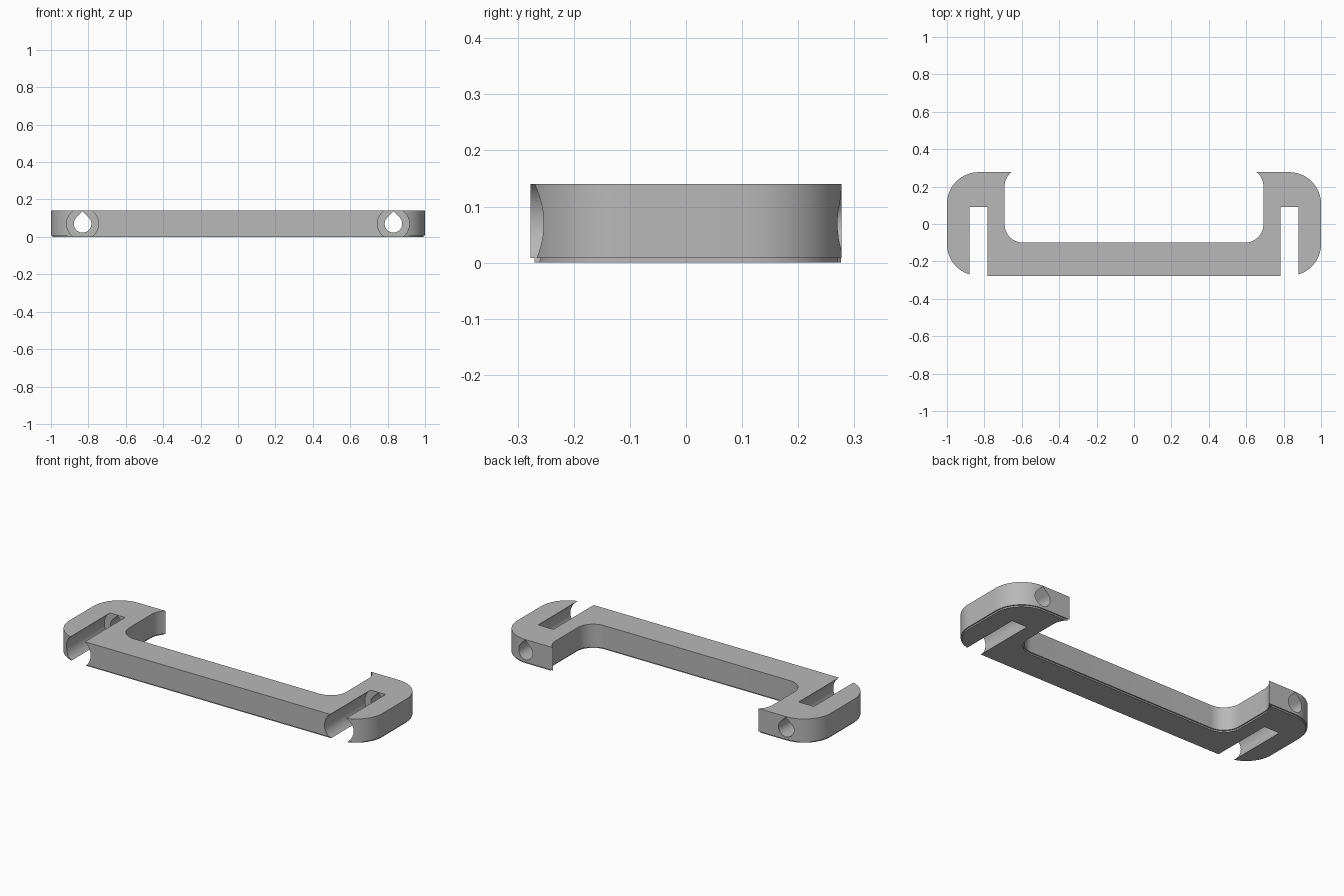
import bpy, bmesh, math
from mathutils import Vector

if "Cube" in bpy.data.objects:
    bpy.data.objects.remove(bpy.data.objects["Cube"])

HEIGHT, DEPTH = 0.14, 0.277
FOOT, FOOT_INSET = 0.008, 0.007
BORE_X, MID_Z = 0.831, 0.07

grey = bpy.data.materials.new("plain grey")
grey.use_nodes = True
colour = (0.48, 0.48, 0.48, 1)
grey.diffuse_color = colour
grey.node_tree.nodes["Principled BSDF"].inputs["Base Color"].default_value = colour


def arc(cx, cy, r, start, end, steps=16):
    """Points on an arc, angles in degrees."""
    angles = [math.radians(start + (end - start) * i / steps) for i in range(steps + 1)]
    return [(cx + r * math.cos(a), cy + r * math.sin(a)) for a in angles]


def prism(name, points, direction, foot=False):
    """Extrude a planar outline, with an optional recessed foot underneath."""
    bm = bmesh.new()
    face = bm.faces.new([bm.verts.new(p) for p in points])
    new = bmesh.ops.extrude_face_region(bm, geom=[face])["geom"]
    bmesh.ops.translate(bm, vec=direction,
                        verts=[v for v in new if isinstance(v, bmesh.types.BMVert)])
    bmesh.ops.recalc_face_normals(bm, faces=bm.faces)
    if foot:
        base = min(bm.faces, key=lambda f: f.normal.z)
        bmesh.ops.inset_individual(bm, faces=[base], thickness=FOOT_INSET,
                                   use_even_offset=True)
        low = bmesh.ops.extrude_discrete_faces(bm, faces=[base])["faces"][0]
        bmesh.ops.translate(bm, vec=(0, 0, -FOOT), verts=low.verts)
        bmesh.ops.recalc_face_normals(bm, faces=bm.faces)
    mesh = bpy.data.meshes.new(name)
    bm.to_mesh(mesh)
    bm.free()
    obj = bpy.data.objects.new(name, mesh)
    bpy.context.collection.objects.link(obj)
    mesh.materials.append(grey)
    return obj


# Bracket outline: rounded ends, flared lips and filleted inner corners
half = (arc(0.83, -0.107, 0.17, -90, 0, 24)
        + arc(0.83, 0.107, 0.17, 0, 90, 24)
        + arc(0.592, 0.2, 0.1, 50.35, 0, 10)
        + arc(0.592, 0.0, 0.1, 0, -90))
outline = half + [(-x, y) for x, y in reversed(half)]
bracket = prism("bracket", [(x, y, FOOT) for x, y in outline],
                Vector((0, 0, HEIGHT - FOOT)), foot=True)

# Wide open bores from the front and teardrop holes through the back
bore = arc(0, 0, 0.085, 0, 360 - 7.5, 47)
teardrop = arc(0, 0, 0.047, 135, 405, 36) + [(0, 0.047 * math.sqrt(2))]
cutters = []
for side in (-1, 1):
    for name, shape, y0, y1 in (("bore_cutter", bore, -0.4, 0.09),
                                ("hole_cutter", teardrop, 0.0, 0.4)):
        points = [(side * BORE_X + x, y0, MID_Z + z) for x, z in shape]
        cutters.append(prism(name, points, Vector((0, y1 - y0, 0))))

bpy.ops.object.select_all(action="DESELECT")
bracket.select_set(True)
bpy.context.view_layer.objects.active = bracket
for cutter in cutters:
    cutter.hide_render = True
    mod = bracket.modifiers.new("cut", "BOOLEAN")
    mod.operation, mod.solver, mod.object = "DIFFERENCE", "EXACT", cutter
    bpy.ops.object.modifier_apply(modifier=mod.name)
    bpy.data.objects.remove(cutter)

bpy.ops.object.shade_smooth_by_angle(angle=math.radians(30))
